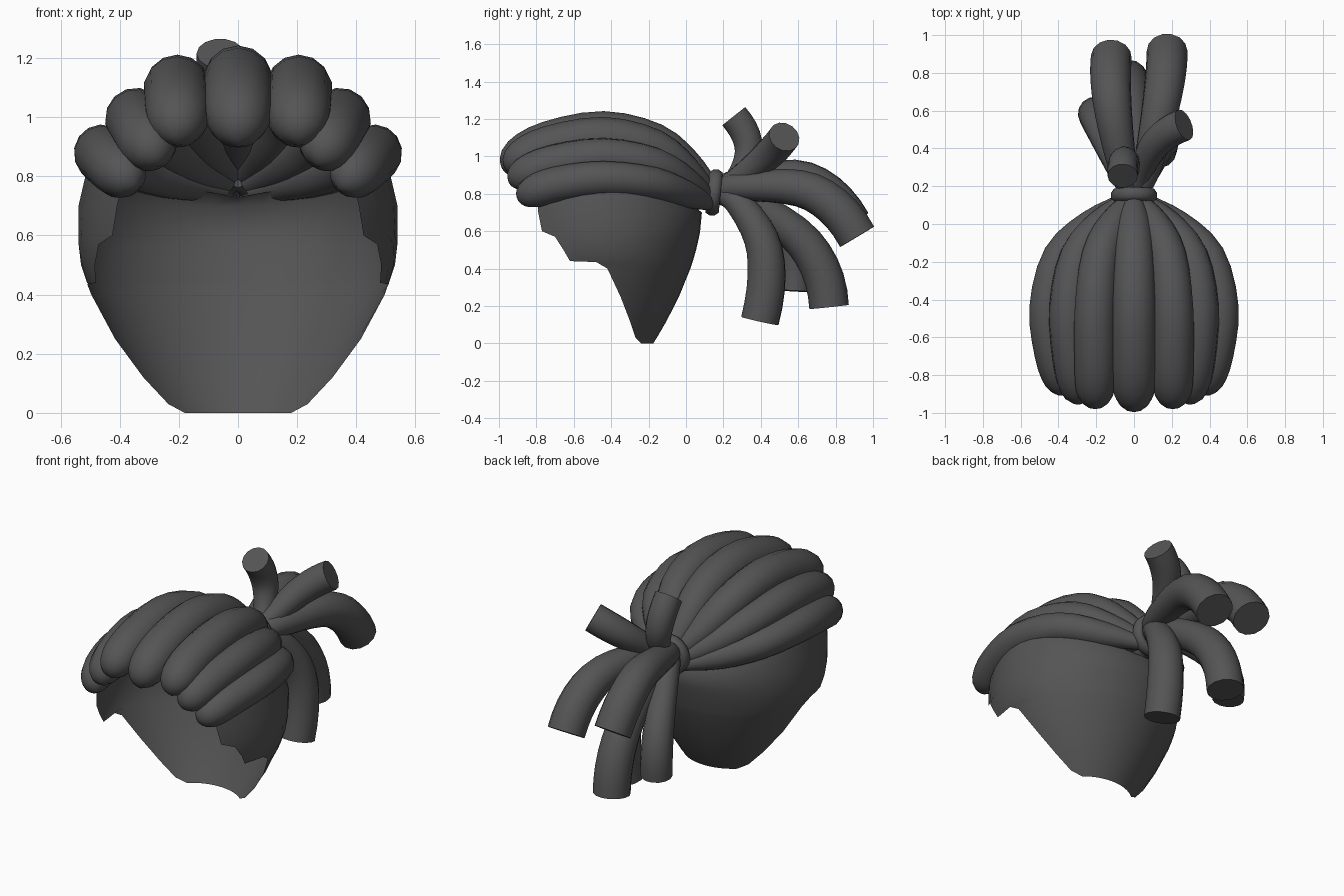
import bpy, bmesh, math
from mathutils import Vector

if "Cube" in bpy.data.objects:
    bpy.data.objects.remove(bpy.data.objects["Cube"])

hair = bpy.data.materials.new("dark_grey_hair")
hair.diffuse_color = (0.09, 0.09, 0.09, 1)
hair.use_nodes = True
hair.node_tree.nodes["Principled BSDF"].inputs["Base Color"].default_value = hair.diffuse_color


def finish(name, bm, angle=40):
    me = bpy.data.meshes.new(name)
    bm.to_mesh(me)
    bm.free()
    me.materials.append(hair)
    for p in me.polygons:
        p.use_smooth = True
    me.set_sharp_from_angle(angle=math.radians(angle))
    ob = bpy.data.objects.new(name, me)
    bpy.context.collection.objects.link(ob)


def spline(pts, steps, curl):
    """Catmull-Rom through (x, y, z, radius) points; curl keeps bending at the end."""
    p = [Vector(q) for q in pts]
    tail = 3 * p[-1] - 3 * p[-2] + p[-3] if curl else 2 * p[-1] - p[-2]
    p = [2 * p[0] - p[1]] + p + [tail]
    out = []
    for i in range(1, len(p) - 2):
        a, b, c, d = p[i - 1:i + 3]
        for k in range(steps):
            t = k / steps
            out.append(0.5 * (2 * b + (c - a) * t + (2 * a - 5 * b + 4 * c - d) * t * t
                              + (3 * b - a - 3 * c + d) * t ** 3))
    return out + [p[-2]]


def tube(name, pts, steps, curl=False, sides=14):
    """Round tube of varying radius swept along a smooth path, with flat ends."""
    path = spline(pts, steps, curl)
    pos = [q.to_3d() for q in path]
    bm = bmesh.new()
    rings, tangent, u = [], None, None
    for i, q in enumerate(path):
        new = (pos[min(i + 1, len(pos) - 1)] - pos[max(i - 1, 0)]).normalized()
        if u is None:
            u = new.cross(Vector((1, 0, 0))).normalized()
        else:
            u = tangent.rotation_difference(new) @ u
        tangent = new
        v = tangent.cross(u)
        r = max(q[3], 0.004)
        rings.append([bm.verts.new(pos[i] + r * (math.cos(a) * u + math.sin(a) * v))
                      for a in (2 * math.pi * k / sides for k in range(sides))])
    for a, b in zip(rings, rings[1:]):
        for k in range(sides):
            n = (k + 1) % sides
            bm.faces.new((a[k], a[n], b[n], b[k]))
    bm.faces.new(rings[0][::-1])
    bm.faces.new(rings[-1])
    bmesh.ops.recalc_face_normals(bm, faces=bm.faces)
    finish(name, bm)


# Open shell of hair round the back and sides: height and front edge y of each row
edge = [(0, -.24), (.03, -.27), (.12, -.30), (.25, -.35), (.40, -.42), (.435, -.48),
        (.44, -.62), (.50, -.655), (.57, -.70), (.60, -.77), (.70, -.79), (.73, -.80)]
COLS, YC, FRONT = 28, -.43, .55
bm = bmesh.new()
grid = []
for i, (z, front_y) in enumerate(edge):
    top = i == len(edge) - 1        # last row tucks in under the rolls
    width = .54 - .27 * max(0, 1 - z / .55) ** 1.4 - .035 * top
    back = .085 - .26 * max(0, 1 - z / .7) ** 1.7 - YC - .05 * top
    t_max = math.acos((front_y - YC) / (back if front_y > YC else FRONT))
    line = []
    for j in range(COLS + 1):
        s = 2 * j / COLS - 1
        c = math.cos(s * t_max)
        lift = .125 * min(1, abs(s) / .65) * top
        line.append(bm.verts.new((width * math.sin(s * t_max),
                                  YC + c * (back if c > 0 else FRONT), z + lift)))
    grid.append(line)
for a, b in zip(grid, grid[1:]):
    for j in range(COLS):
        bm.faces.new((a[j], b[j], b[j + 1], a[j + 1]))
finish("back_hair_shell", bm, 60)


def roll(name, tip, crown_x, crown_z, size, side=1):
    """Thick roll of hair from a rounded tip at the brow, over the crown, to the tie."""
    crown = Vector((crown_x, -.44, crown_z))
    pts = []
    for fy, f, r in ((0, 0, .03), (.02, .12, .55), (.12, .42, .93), (.43, .76, 1.02), (1, 1, 1)):
        p = Vector(tip).lerp(crown, f)
        p.y = tip[1] + (crown.y - tip[1]) * fy
        pts.append((side * p.x, p.y, p.z, r * size))
    base = .82 - .18 * crown_x
    for y, fx, fz, r in ((-.17, .86, .82, .92), (0, .5, .42, .78), (.13, .11, .08, .4)):
        pts.append((side * crown_x * fx, y, base + fz * (crown_z - base), r * size))
    tube(name, pts, 3)


roll("centre_roll", (0, -.945, .90), 0, 1.125, .117)
for label, side in (("right", 1), ("left", -1)):
    roll("inner_roll_" + label, (.205, -.935, .905), .205, 1.10, .111, side)
    roll("middle_roll_" + label, (.265, -.915, .835), .345, .995, .104, side)
    roll("outer_roll_" + label, (.34, -.87, .755), .46, .88, .095, side)

# Hair tie: a rounded band around the gathered hair
bm = bmesh.new()
N, M = 20, 8
ring = []
for i in range(N):
    a = 2 * math.pi * i / N
    ring.append([])
    for k in range(M):
        b = 2 * math.pi * (k + .5) / M
        r = .098 + .026 * math.cos(b)
        ring[i].append(bm.verts.new((r * math.cos(a),
                                     .15 + .038 * math.sin(b) + .01 * math.sin(a),
                                     .807 + r * math.sin(a))))
for i in range(N):
    for k in range(M):
        p, q, n = ring[i], ring[(i + 1) % N], (k + 1) % M
        bm.faces.new((p[k], q[k], q[n], p[n]))
bmesh.ops.recalc_face_normals(bm, faces=bm.faces)
finish("hair_tie", bm, 60)


def strand(name, size, *points):
    """Loose ponytail strand growing thicker from the tie to its cut end."""
    pts = [(0, .13, .81, .05)]
    pts += [(*p, size * k) for p, k in zip(points, (.7, .95, 1))]
    tube(name, pts, 5, curl=True)


strand("long_strand_right", .108, (.07, .30, .84), (.15, .67, .81), (.175, .915, .57))
strand("long_strand_left", .108, (-.06, .30, .865), (-.115, .64, .87), (-.12, .885, .64))
strand("hanging_strand_back", .106, (0, .28, .785), (-.02, .635, .535), (-.03, .765, .195))
strand("hanging_strand_right", .103, (.06, .27, .76), (.12, .42, .50), (.125, .395, .12))
strand("hanging_strand_left", .09, (-.07, .27, .765), (-.18, .52, .55), (-.205, .58, .28))
strand("upright_strand_left", .08, (-.015, .26, .875), (-.05, .335, 1.04), (-.06, .255, 1.215))
strand("upright_strand_right", .086, (.03, .26, .87), (.12, .43, 1.0), (.265, .525, 1.105))
